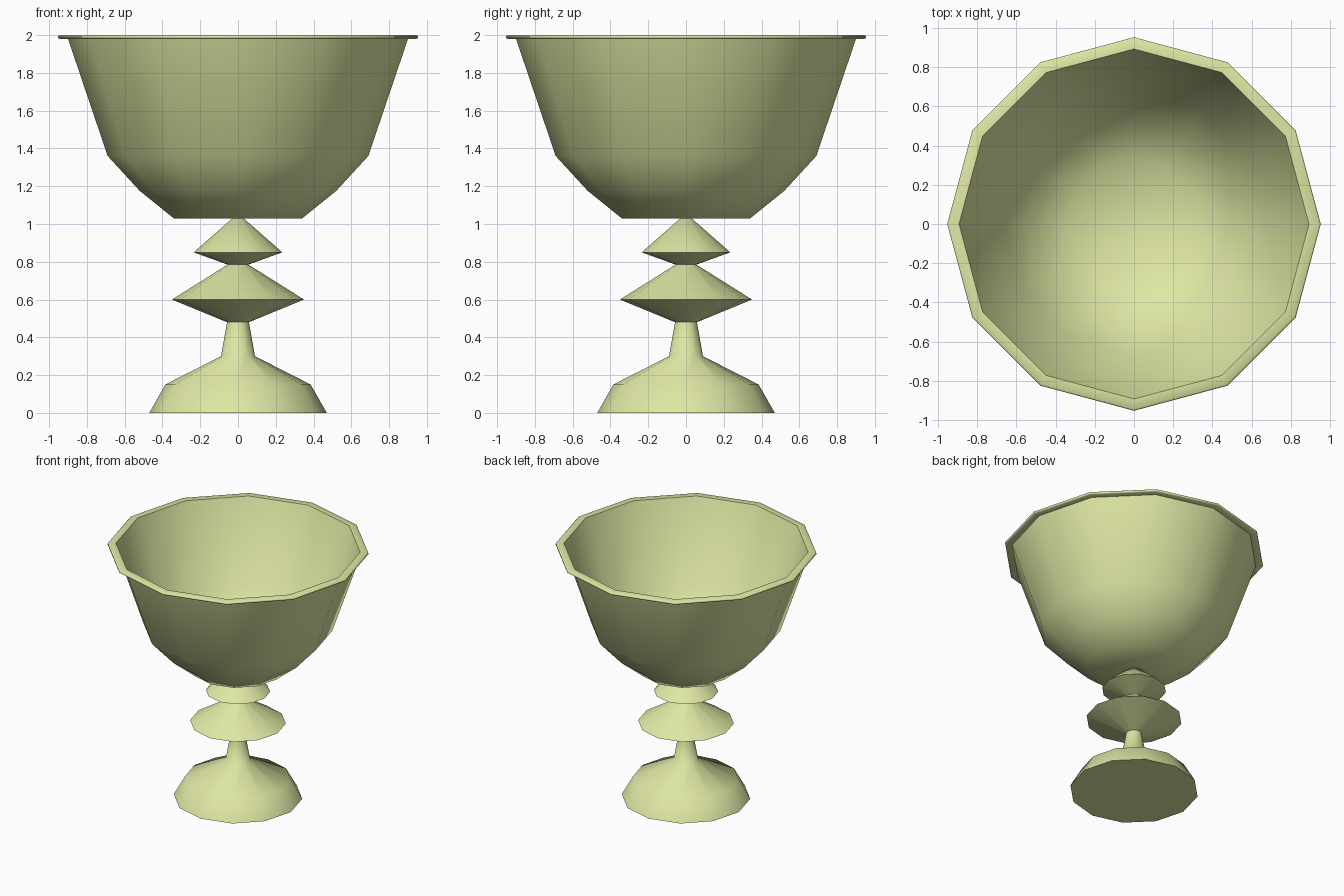
import bpy, bmesh, math

if "Cube" in bpy.data.objects:
    bpy.data.objects.remove(bpy.data.objects["Cube"])

SIDES = 12
mat = bpy.data.materials.new("pale_green")
mat.diffuse_color = (0.74, 0.80, 0.37, 1)
mat.use_nodes = True
mat.node_tree.nodes["Principled BSDF"].inputs["Base Color"].default_value = mat.diffuse_color


def lathe(name, profile):
    """Spin an (r, z) profile around z; r = 0 points become poles."""
    bm = bmesh.new()
    rings = []
    for r, z in profile:
        if r == 0:
            rings.append([bm.verts.new((0, 0, z))] * SIDES)
        else:
            rings.append([bm.verts.new((r * math.cos(math.tau * i / SIDES),
                                        r * math.sin(math.tau * i / SIDES), z))
                          for i in range(SIDES)])
    for a, b in zip(rings, rings[1:]):
        for i in range(SIDES):
            j = (i + 1) % SIDES
            corners = list(dict.fromkeys((a[i], a[j], b[j], b[i])))
            bm.faces.new(corners)
    bmesh.ops.recalc_face_normals(bm, faces=bm.faces)
    mesh = bpy.data.meshes.new(name)
    bm.to_mesh(mesh)
    bm.free()
    mesh.materials.append(mat)
    ob = bpy.data.objects.new(name, mesh)
    bpy.context.collection.objects.link(ob)
    bpy.ops.object.select_all(action='DESELECT')
    ob.select_set(True)
    bpy.context.view_layer.objects.active = ob
    bpy.ops.object.shade_smooth_by_angle(angle=math.radians(60))
    return ob


# Foot, stem and the two flared knops
lathe("foot_and_stem", [
    (0, 0), (0.47, 0), (0.385, 0.15), (0.09, 0.30), (0.058, 0.48),
    (0.35, 0.60), (0.055, 0.785), (0.235, 0.85), (0.03, 1.03), (0, 1.03)])

# Bowl: outside wall, rolled lip, then inside wall
lathe("bowl", [
    (0, 1.03), (0.34, 1.03), (0.52, 1.175), (0.69, 1.36), (0.90, 1.98),
    (0.945, 1.98), (0.953, 1.985), (0.953, 1.995), (0.945, 2.0), (0.893, 2.0),
    (0.67, 1.37), (0.505, 1.19), (0.33, 1.05), (0, 1.05)])
